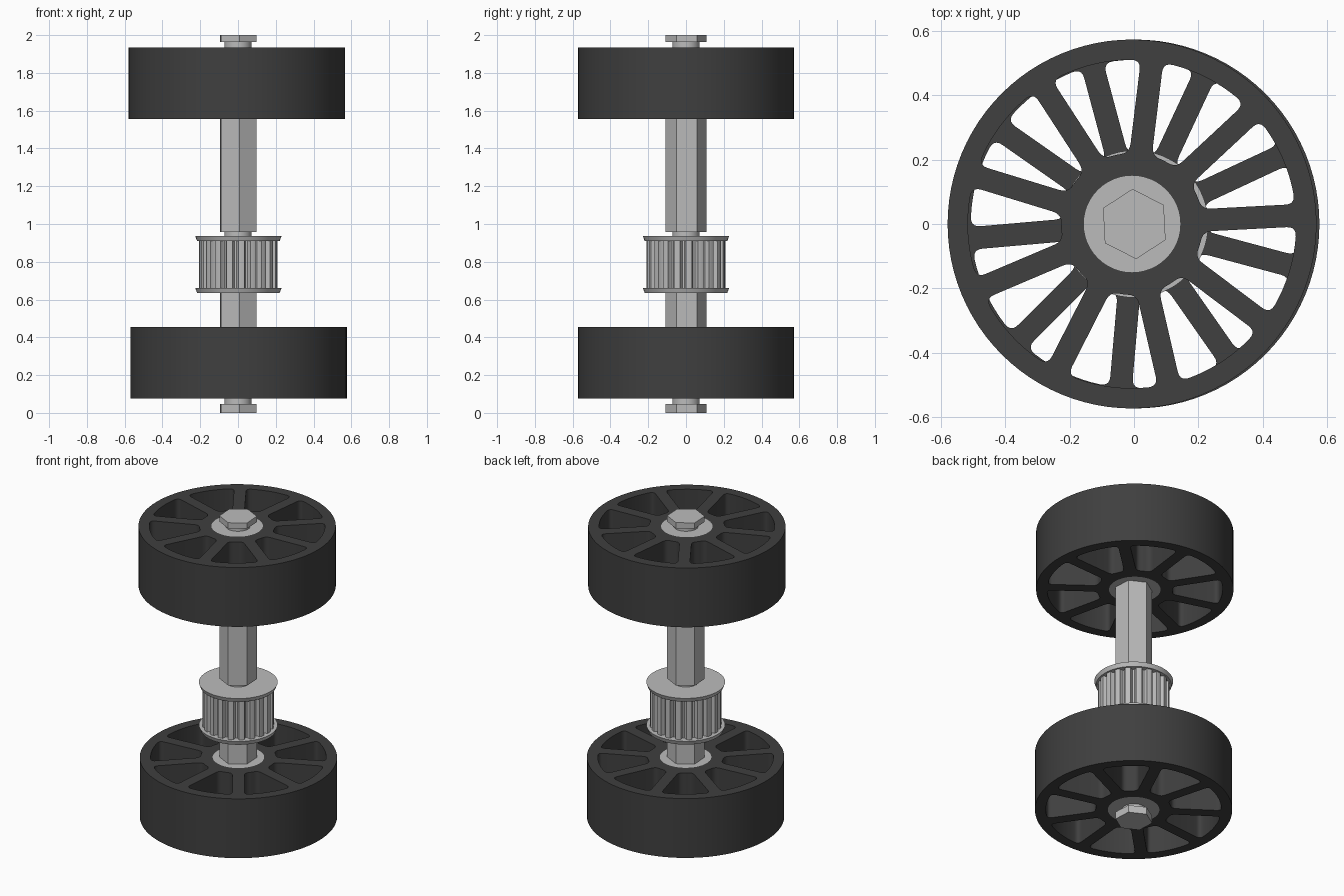
import bpy, bmesh
from math import sin, cos, asin, pi, radians
from mathutils import Vector

if "Cube" in bpy.data.objects:
    bpy.data.objects.remove(bpy.data.objects["Cube"])


def material(name, value):
    m = bpy.data.materials.new(name)
    m.use_nodes = True
    colour = (value, value, value, 1)
    m.diffuse_color = colour
    m.node_tree.nodes["Principled BSDF"].inputs["Base Color"].default_value = colour
    return m


RUBBER = material("dark_rubber", 0.05)
METAL = material("light_metal", 0.5)


def polar(r, a):
    return Vector((r * cos(a), r * sin(a)))


def circle(r, n):
    return [polar(r, 2 * pi * i / n) for i in range(n)]


def add_object(name, mesh, mat, x=0, y=0):
    mesh.materials.clear()
    mesh.materials.append(mat)
    ob = bpy.data.objects.new(name, mesh)
    ob.location = (x, y, 0)
    bpy.context.collection.objects.link(ob)
    bpy.ops.object.select_all(action="DESELECT")
    ob.select_set(True)
    bpy.context.view_layer.objects.active = ob
    bpy.ops.object.shade_smooth_by_angle(angle=radians(30))
    return ob


def prism(name, outline, z0, z1, mat, x=0, y=0, top_scale=1.0):
    """Solid from an outline, optionally wider at its top."""
    bm = bmesh.new()
    low = [bm.verts.new((p.x, p.y, z0)) for p in outline]
    high = [bm.verts.new((p.x * top_scale, p.y * top_scale, z1)) for p in outline]
    n = len(outline)
    bm.faces.new(low[::-1])
    bm.faces.new(high)
    for i in range(n):
        j = (i + 1) % n
        bm.faces.new((low[i], low[j], high[j], high[i]))
    mesh = bpy.data.meshes.new(name)
    bm.to_mesh(mesh)
    bm.free()
    return add_object(name, mesh, mat, x, y)


def plate(name, loops, z0, z1, mat, x=0, y=0):
    """Plate with holes: the first loop is the rim, the others are cut out."""
    curve = bpy.data.curves.new(name, "CURVE")
    curve.dimensions = "2D"
    curve.fill_mode = "BOTH"
    curve.extrude = (z1 - z0) / 2
    for loop in loops:
        s = curve.splines.new("POLY")
        s.points.add(len(loop) - 1)
        for point, p in zip(s.points, loop):
            point.co = (p.x, p.y, 0, 1)
        s.use_cyclic_u = True
    tmp = bpy.data.objects.new(name + "_outline", curve)
    bpy.context.collection.objects.link(tmp)
    graph = bpy.context.evaluated_depsgraph_get()
    mesh = bpy.data.meshes.new_from_object(tmp.evaluated_get(graph))
    bpy.data.objects.remove(tmp)
    bm = bmesh.new()
    bm.from_mesh(mesh)
    bmesh.ops.remove_doubles(bm, verts=bm.verts, dist=0.0001)
    bmesh.ops.recalc_face_normals(bm, faces=bm.faces)
    bmesh.ops.translate(bm, verts=bm.verts, vec=(0, 0, (z0 + z1) / 2))
    bm.to_mesh(mesh)
    bm.free()
    return add_object(name, mesh, mat, x, y)


# Wheels
SPOKES, HALF, INNER, OUTER, FILLET = 9, 0.035, 0.22, 0.51, 0.03


def window(start):
    """Rounded opening between the spoke at this angle and the next."""
    end = start + 2 * pi / SPOKES
    ti, to = asin(HALF / INNER), asin(HALF / OUTER)
    fi, fo = FILLET / INNER, FILLET / OUTER
    corners = [polar(INNER, start + ti), polar(OUTER, start + to),
               polar(OUTER, end - to), polar(INNER, end - ti)]

    def arc(r, a, b, n=8):
        return [polar(r, a + (b - a) * i / n) for i in range(n + 1)]

    def bend(a, c, b, n=5):
        return [a * (1 - t) ** 2 + c * 2 * t * (1 - t) + b * t * t
                for t in (i / n for i in range(1, n))]

    outer = arc(OUTER, start + to + fo, end - to - fo)
    inner = arc(INNER, end - ti - fi, start + ti + fi)
    side_a = (corners[1] - corners[0]).normalized() * FILLET
    side_b = (corners[2] - corners[3]).normalized() * FILLET
    a0, a1 = corners[0] + side_a, corners[1] - side_a
    b0, b1 = corners[2] - side_b, corners[3] + side_b
    return ([a0, a1] + bend(a1, corners[1], outer[0]) + outer
            + bend(outer[-1], corners[2], b0) + [b0, b1]
            + bend(b1, corners[3], inner[0]) + inner
            + bend(inner[-1], corners[0], a0))


def wheel(label, x, z0, turn):
    z1 = z0 + 0.38
    step = 2 * pi / SPOKES
    loops = [circle(0.573, 96), circle(0.15, 48)]
    loops += [window(radians(turn) + i * step) for i in range(SPOKES)]
    plate(label + "_wheel", loops, z0, z1, RUBBER, x)
    prism(label + "_hub", circle(0.15, 48), z0, z1, METAL, x)


wheel("upper", -0.006, 1.555, 3)
wheel("lower", 0.003, 0.075, -15)

# Hexagonal axle, with round necks between its sections
hexagon = [polar(0.109, radians(33 + 60 * i)) for i in range(6)]
for name, z0, z1 in (("lower_axle_end", 0, 0.047), ("lower_axle", 0.3, 0.64),
                     ("upper_axle", 0.957, 1.7), ("upper_axle_end", 1.963, 2)):
    prism(name, hexagon, z0, z1, METAL, 0.001)
prism("axle_core", circle(0.072, 32), 0.02, 1.98, METAL)

# Toothed belt pulley with two flanges
TEETH = 20
tooth = ((0, 0.207), (0.25, 0.209), (0.5, 0.207), (0.56, 0.192),
         (0.66, 0.182), (0.84, 0.182), (0.94, 0.192))
gear = [polar(r, 2 * pi * (i + f) / TEETH) for i in range(TEETH) for f, r in tooth]
prism("pulley_teeth", gear, 0.65, 0.925, METAL, 0.002)
for name, z0 in (("lower_flange", 0.636), ("upper_flange", 0.911)):
    prism(name, circle(0.219, 64), z0, z0 + 0.026, METAL, 0.002, top_scale=1.045)
